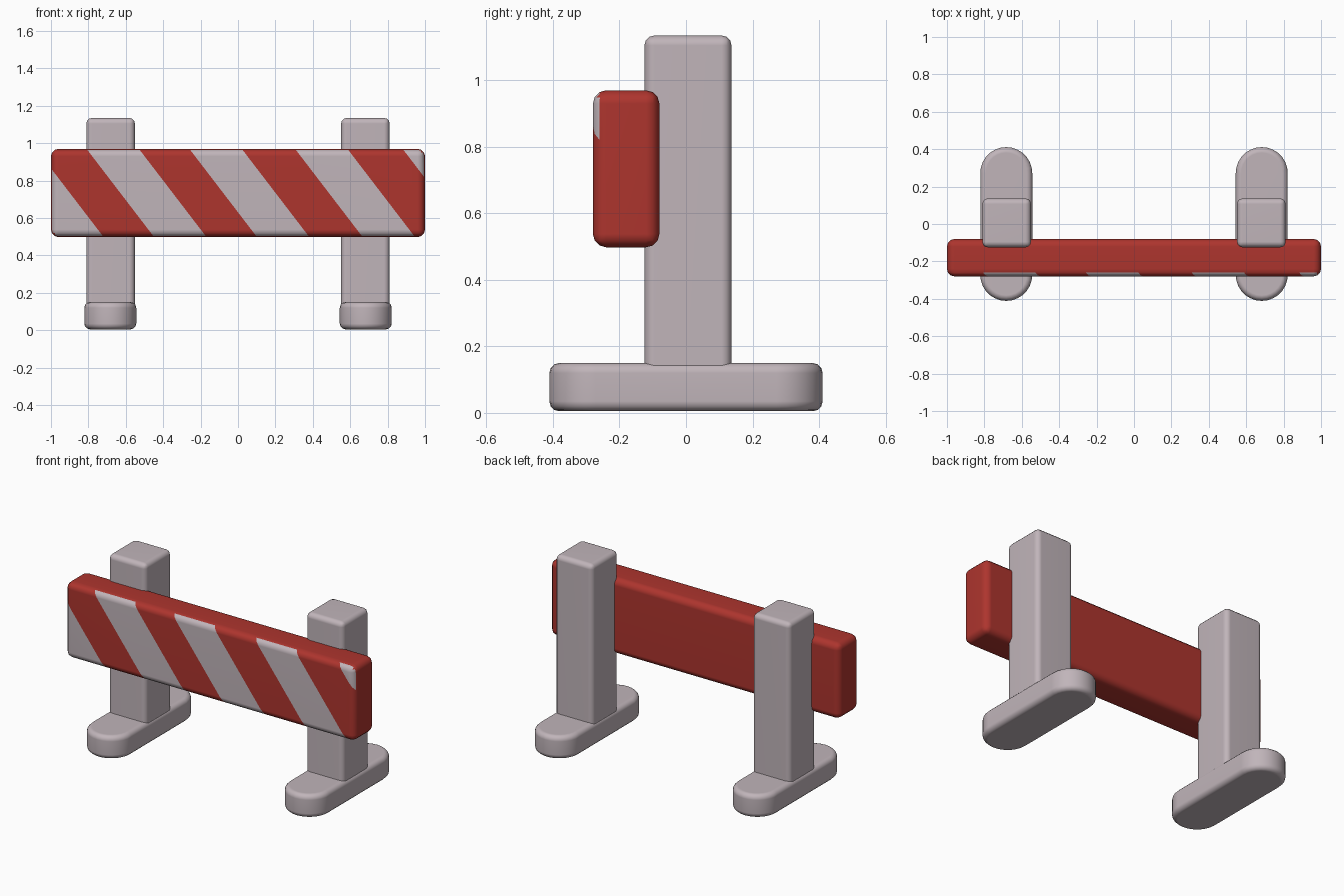
import bpy, bmesh, math
from mathutils import Vector

if "Cube" in bpy.data.objects:
    bpy.data.objects.remove(bpy.data.objects["Cube"])


def material(name, rgb):
    m = bpy.data.materials.new(name)
    m.diffuse_color = (*rgb, 1)
    m.use_nodes = True
    m.node_tree.nodes["Principled BSDF"].inputs["Base Color"].default_value = m.diffuse_color
    return m


WHITE = material("warm_white", (0.53, 0.46, 0.49))
RED = material("barrier_red", (0.42, 0.035, 0.027))


def prism(bm, outline, z0, z1):
    """Closed prism from an xy outline."""
    face = bm.faces.new([bm.verts.new((x, y, z0)) for x, y in outline])
    top = bmesh.ops.extrude_face_region(bm, geom=[face])["geom"]
    bmesh.ops.translate(bm, vec=(0, 0, z1 - z0),
                        verts=[v for v in top if isinstance(v, bmesh.types.BMVert)])
    bmesh.ops.recalc_face_normals(bm, faces=bm.faces)


def rect(x0, x1, y0, y1):
    return [(x0, y0), (x1, y0), (x1, y1), (x0, y1)]


def round_edges(bm, width, segments, keep=lambda e: True):
    edges = [e for e in bm.edges if e.calc_face_angle(0) > 0.6 and keep(e)]
    bmesh.ops.bevel(bm, geom=edges, offset=width, segments=segments,
                    profile=0.5, affect='EDGES', clamp_overlap=True)


def finish(bm, name, mats):
    mesh = bpy.data.meshes.new(name)
    bm.normal_update()
    bm.to_mesh(mesh)
    bm.free()
    obj = bpy.data.objects.new(name, mesh)
    bpy.context.collection.objects.link(obj)
    for m in mats:
        mesh.materials.append(m)
    bpy.ops.object.select_all(action='DESELECT')
    obj.select_set(True)
    bpy.context.view_layer.objects.active = obj
    bpy.ops.object.shade_smooth_by_angle(angle=math.radians(40))
    obj.modifiers.new("flat_face_normals", 'WEIGHTED_NORMAL').keep_sharp = True
    return obj


for side, s in (("left", -1), ("right", 1)):
    # Foot: long slab with semicircular ends
    r, straight, n = 0.139, 0.272, 14
    outline = []
    for end, start in ((1, 0), (-1, math.pi)):
        for i in range(n + 1):
            a = start + math.pi * i / n
            outline.append((s * 0.683 + r * math.cos(a),
                            end * straight + r * math.sin(a)))
    bm = bmesh.new()
    prism(bm, outline, 0.005, 0.15)
    round_edges(bm, 0.03, 3)
    finish(bm, side + "_foot", [WHITE])

    # Post: square upright with softened edges, sunk into the foot
    bm = bmesh.new()
    prism(bm, rect(s * 0.681 - 0.13, s * 0.681 + 0.13, -0.125, 0.137), 0.12, 1.135)
    round_edges(bm, 0.03, 3, lambda e: max(v.co.z for v in e.verts) > 0.2)
    finish(bm, side + "_post", [WHITE])

# Board: rounded plank, red all over, with diagonal white bands cut into its front
TOP, BOTTOM = 0.97, 0.498
SLOPE = 0.766
RED_BANDS = [(-1.08, -0.81), (-0.53, -0.26), (0.02, 0.305), (0.585, 0.88)]
bm = bmesh.new()
prism(bm, rect(-1, 1, -0.28, -0.08), BOTTOM, TOP)
round_edges(bm, 0.04, 3)
bm.normal_update()


def front_faces():
    return [f for f in bm.faces if f.normal.y < -0.6]


for x_top in [x for band in RED_BANDS for x in band]:
    faces = front_faces()
    edges = {e for f in faces for e in f.edges}
    verts = {v for f in faces for v in f.verts}
    bmesh.ops.bisect_plane(bm, geom=faces + list(edges) + list(verts), dist=1e-5,
                           plane_co=Vector((x_top, 0, TOP)),
                           plane_no=Vector((1, 0, SLOPE)).normalized())
    bm.normal_update()
for f in front_faces():
    c = f.calc_center_median()
    u = c.x - SLOPE * (TOP - c.z)
    f.material_index = 0 if any(a < u < b for a, b in RED_BANDS) else 1
finish(bm, "striped_board", [RED, WHITE])
